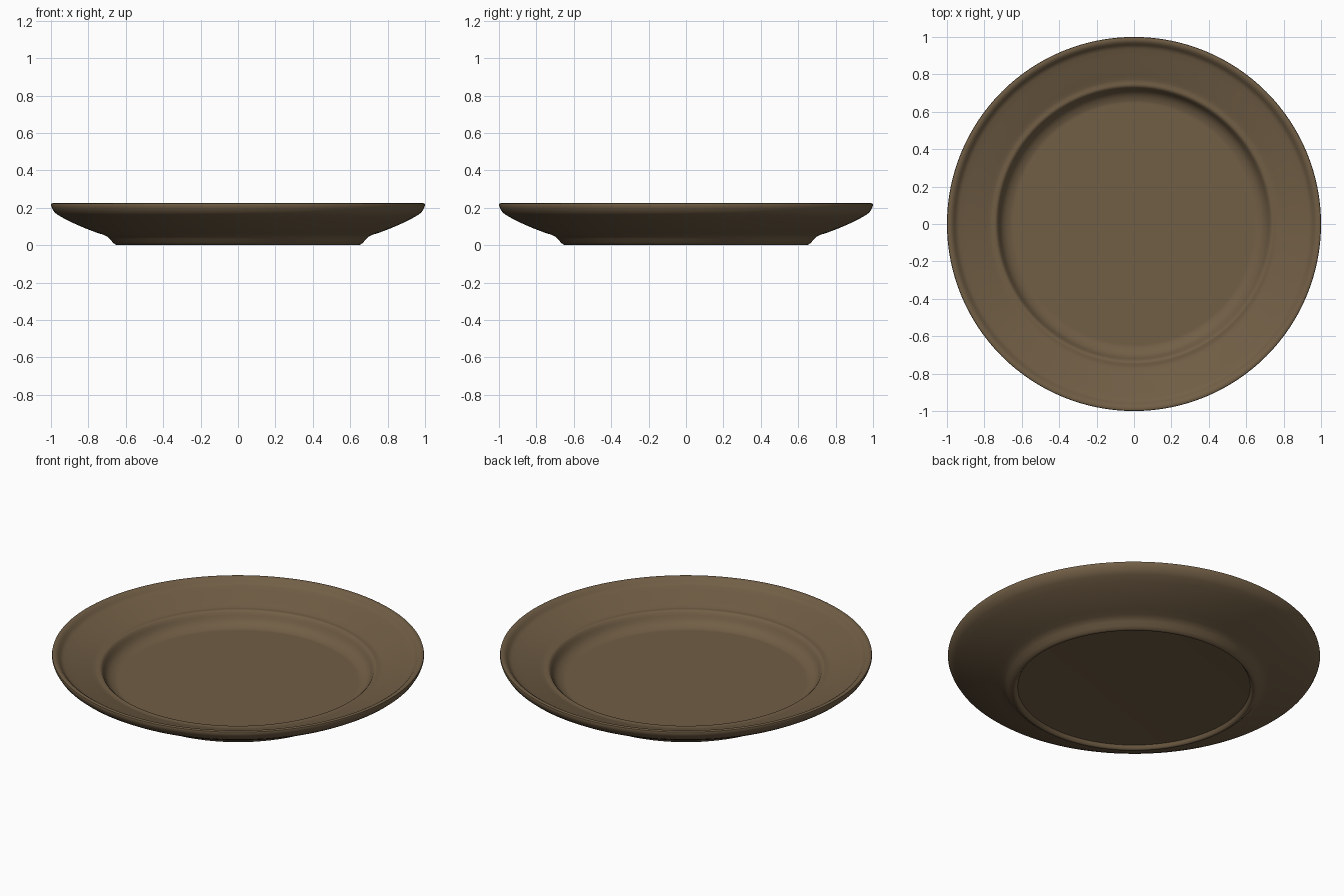
import bpy, bmesh, math

# Plate cross-section (radius, height): recessed base, foot, underside, lip, rim, well
profile = [
    (0, 0.022), (0.615, 0.022), (0.625, 0.021), (0.632, 0.010), (0.638, 0.002),
    (0.645, 0), (0.655, 0.003), (0.67, 0.015), (0.685, 0.034),
    (0.70, 0.047), (0.72, 0.056), (0.76, 0.069), (0.82, 0.092), (0.88, 0.118),
    (0.93, 0.143), (0.965, 0.163), (0.982, 0.177), (0.994, 0.197),
    (1.0, 0.214), (0.998, 0.222), (0.99, 0.225), (0.978, 0.223),
    (0.967, 0.216), (0.957, 0.204), (0.947, 0.195), (0.935, 0.190),
    (0.90, 0.179), (0.84, 0.161), (0.79, 0.145), (0.772, 0.139), (0.76, 0.137),
    (0.748, 0.139), (0.738, 0.138), (0.729, 0.130), (0.721, 0.114),
    (0.712, 0.097), (0.70, 0.082), (0.682, 0.070), (0.658, 0.061),
    (0.65, 0.060), (0.64, 0.060), (0, 0.060)]

bm = bmesh.new()
verts = [bm.verts.new((r, 0, z)) for r, z in profile]
edges = [bm.edges.new(p) for p in zip(verts, verts[1:])]
bmesh.ops.spin(bm, geom=verts + edges, cent=(0, 0, 0), axis=(0, 0, 1),
               angle=2 * math.pi, steps=128, use_merge=False, use_duplicate=False)
bmesh.ops.remove_doubles(bm, verts=bm.verts[:], dist=1e-4)
bmesh.ops.recalc_face_normals(bm, faces=bm.faces[:])

mesh = bpy.data.meshes.new("plate")
bm.to_mesh(mesh)
bm.free()
plate = bpy.data.objects.new("plate", mesh)
bpy.context.collection.objects.link(plate)

# Brown glaze
glaze = bpy.data.materials.new("brown glaze")
glaze.diffuse_color = (0.165, 0.112, 0.060, 1)
mesh.materials.append(glaze)

bpy.context.view_layer.objects.active = plate
plate.select_set(True)
bpy.ops.object.shade_smooth_by_angle(angle=math.radians(40))
